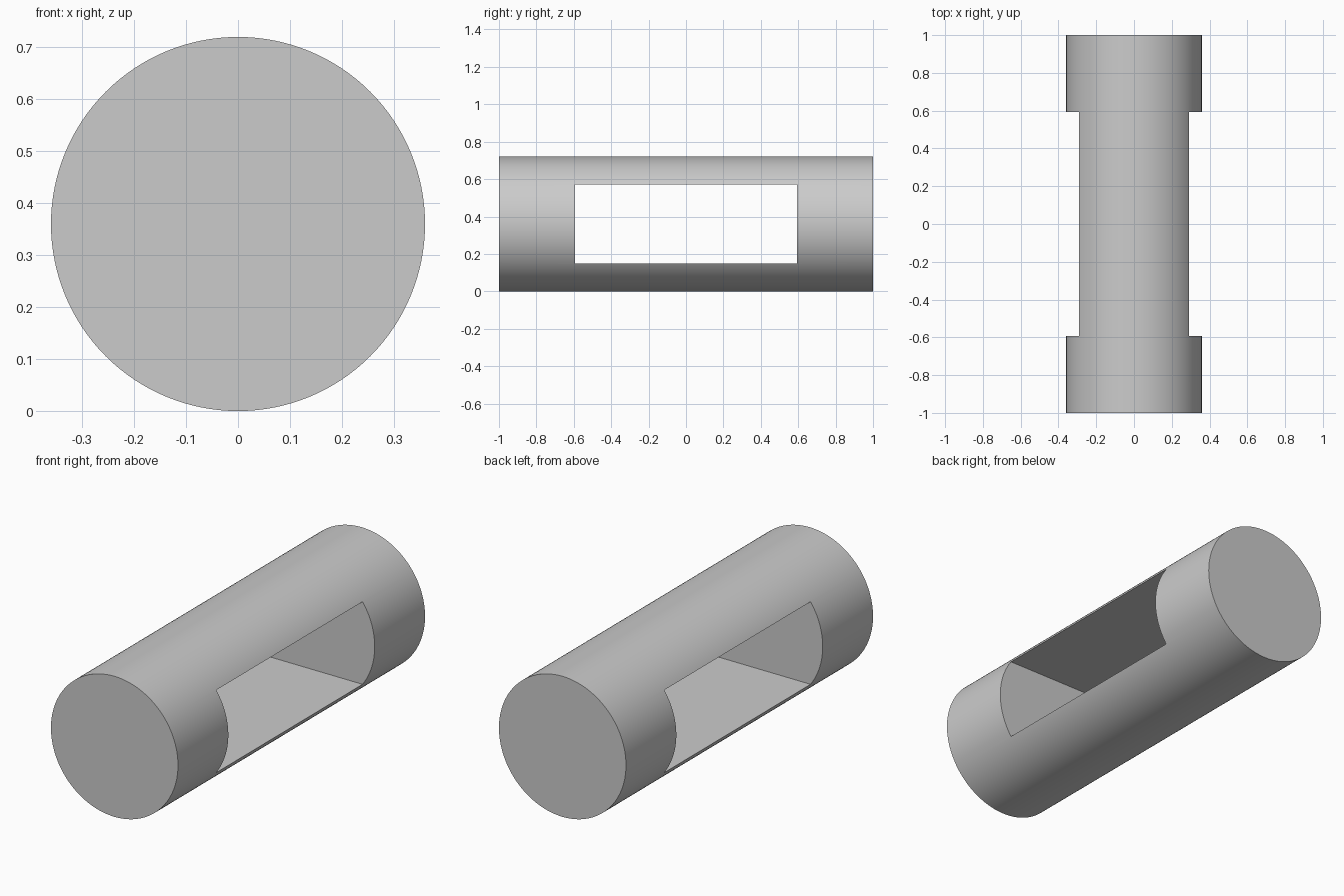
import bpy
import math

RADIUS = 0.36
LENGTH = 2.0
SLOT_LENGTH = 1.185
SLOT_HEIGHT = 0.423

if "Cube" in bpy.data.objects:
    bpy.data.objects.remove(bpy.data.objects["Cube"], do_unlink=True)

# Plain grey material
grey = bpy.data.materials.new("light grey")
grey.use_nodes = True
colour = (0.6, 0.6, 0.6, 1)
grey.diffuse_color = colour
grey.node_tree.nodes["Principled BSDF"].inputs["Base Color"].default_value = colour

# Round bar lying front to back
bpy.ops.mesh.primitive_cylinder_add(vertices=128, radius=RADIUS, depth=LENGTH,
                                    location=(0, 0, RADIUS),
                                    rotation=(math.pi / 2, 0, 0))
bar = bpy.context.object
bar.name = "slotted_bar"
bpy.ops.object.transform_apply(location=False, rotation=True, scale=False)
bar.data.materials.append(grey)

# Rectangular slot cut through from side to side
bpy.ops.mesh.primitive_cube_add(size=1, location=(0, 0, RADIUS))
cutter = bpy.context.object
cutter.name = "slot_cutter"
cutter.scale = (RADIUS * 3, SLOT_LENGTH, SLOT_HEIGHT)
cutter.hide_render = True
cutter.data.materials.append(grey)
bpy.ops.object.transform_apply(location=False, rotation=False, scale=True)

bpy.ops.object.select_all(action="DESELECT")
bar.select_set(True)
bpy.context.view_layer.objects.active = bar
slot = bar.modifiers.new("slot", "BOOLEAN")
slot.operation = "DIFFERENCE"
slot.solver = "EXACT"
slot.object = cutter
bpy.ops.object.modifier_apply(modifier=slot.name)
bpy.data.objects.remove(cutter, do_unlink=True)

# Smooth curved wall, crisp ends and slot edges
bpy.ops.object.shade_smooth_by_angle(angle=math.radians(30))
